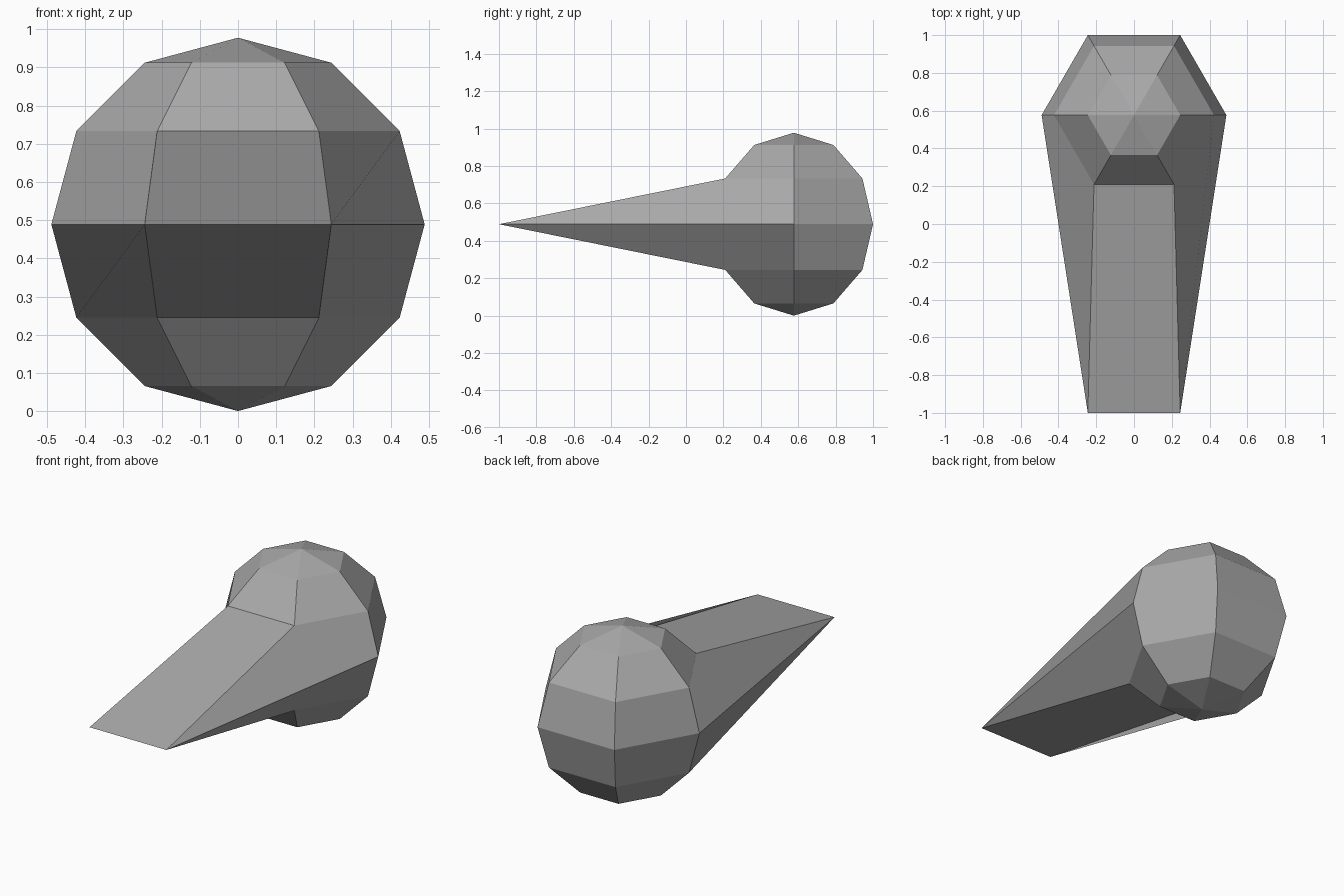
import bpy
import bmesh
from math import cos, sin, pi

default_cube = bpy.data.objects.get("Cube")
if default_cube:
    bpy.data.objects.remove(default_cube, do_unlink=True)

RADIUS = 0.489
CENTRE_Y = 1 - RADIUS * sin(pi / 3)
SIDES = 6
STACKS = 6

# Plain grey material
grey = bpy.data.materials.new("plain_grey")
grey.use_nodes = True
colour = (0.4, 0.4, 0.4, 1)
grey.diffuse_color = colour
grey.node_tree.nodes["Principled BSDF"].inputs["Base Color"].default_value = colour

# Six-sided ball: rings from bottom to top, closed by two poles
bm = bmesh.new()
rings = []
for i in range(1, STACKS):
    lat = -pi / 2 + pi * i / STACKS
    r, z = RADIUS * cos(lat), RADIUS + RADIUS * sin(lat)
    rings.append([bm.verts.new((r * cos(2 * pi * j / SIDES),
                                CENTRE_Y + r * sin(2 * pi * j / SIDES), z))
                  for j in range(SIDES)])
bottom = bm.verts.new((0, CENTRE_Y, 0))
top = bm.verts.new((0, CENTRE_Y, 2 * RADIUS))

for j in range(SIDES):
    k = (j + 1) % SIDES
    for low, high in zip(rings, rings[1:]):
        bm.faces.new((low[j], low[k], high[k], high[j]))
    bm.faces.new((bottom, rings[0][k], rings[0][j]))
    bm.faces.new((rings[-1][j], rings[-1][k], top))

# Wedge beak: the front equator edge is pulled far forward
for v in rings[len(rings) // 2]:
    if v.co.y < CENTRE_Y - RADIUS / 2:
        v.co.y = -1

mesh = bpy.data.meshes.new("beaked_ball")
bm.to_mesh(mesh)
bm.free()
mesh.materials.append(grey)
ball = bpy.data.objects.new("beaked_ball", mesh)
bpy.context.collection.objects.link(ball)
